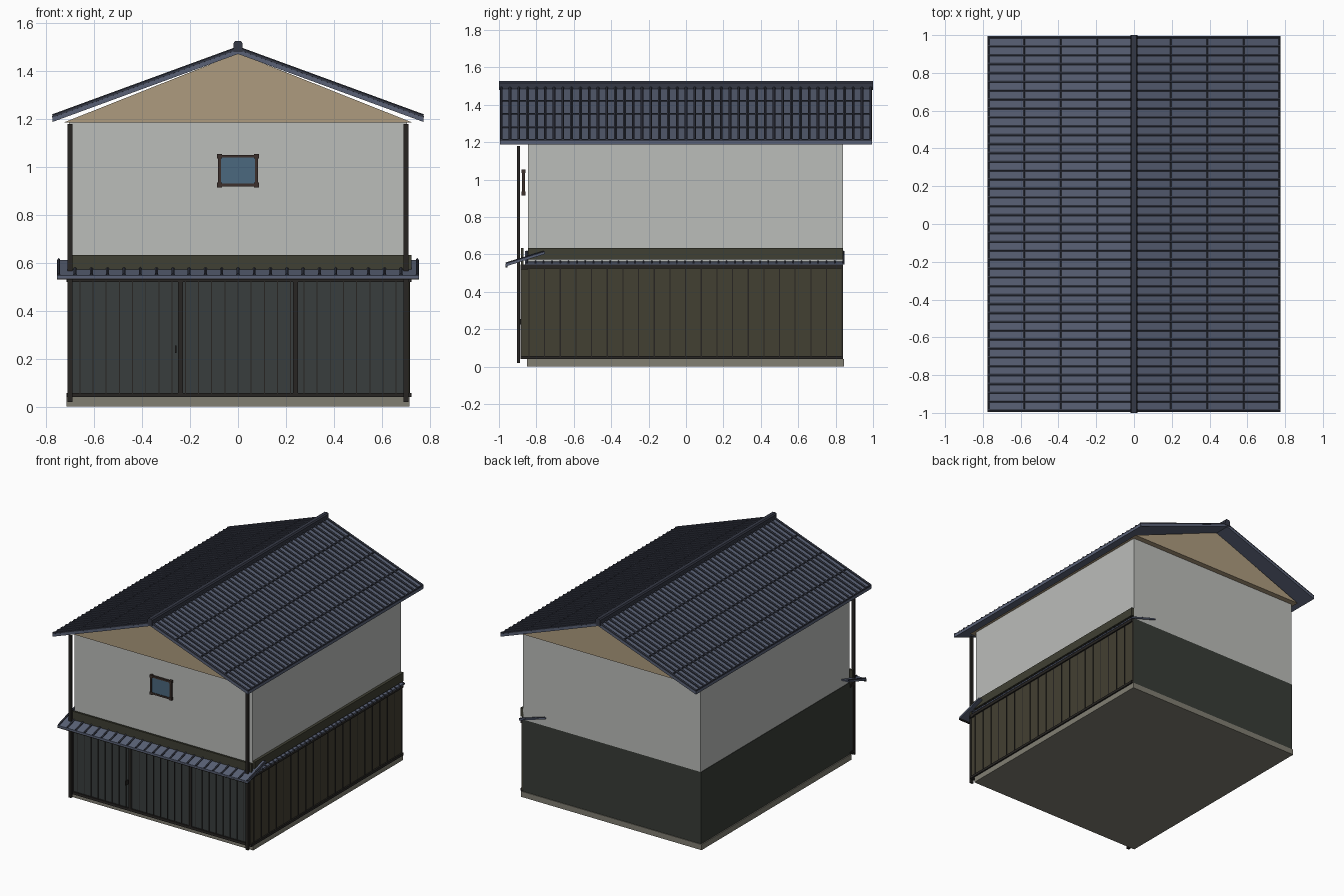
import bpy, bmesh, math
from mathutils import Vector

if "Cube" in bpy.data.objects:
    bpy.data.objects.remove(bpy.data.objects["Cube"])


def mat(name, r, g, b):
    m = bpy.data.materials.new(name)
    m.diffuse_color = (r, g, b, 1)
    m.use_nodes = True
    m.node_tree.nodes["Principled BSDF"].inputs["Base Color"].default_value = m.diffuse_color
    return m


PLASTER = mat("plaster", 0.50, 0.51, 0.49)
TAN = mat("gable_tan", 0.42, 0.33, 0.21)
STONE = mat("stone", 0.22, 0.21, 0.17)
DARK = mat("dark_wall", 0.04, 0.045, 0.038)
WOOD = mat("side_wood", 0.055, 0.05, 0.032)
PANEL = mat("front_wood", 0.04, 0.048, 0.048)
BEAM = mat("beam", 0.02, 0.018, 0.016)
OLIVE = mat("olive_band", 0.05, 0.05, 0.033)
TILE = mat("roof_tile", 0.10, 0.12, 0.18)
ROLL = mat("tile_roll", 0.035, 0.04, 0.06)
FRAME = mat("window_frame", 0.045, 0.03, 0.025)
GLASS = mat("glass", 0.07, 0.14, 0.21)


def finish(name, bm, material):
    bmesh.ops.recalc_face_normals(bm, faces=bm.faces)
    me = bpy.data.meshes.new(name)
    bm.to_mesh(me)
    bm.free()
    me.materials.append(material)
    ob = bpy.data.objects.new(name, me)
    bpy.context.collection.objects.link(ob)
    return ob


def add_box(bm, x0, x1, y0, y1, z0, z1):
    vs = bmesh.ops.create_cube(bm, size=1)["verts"]
    for v in vs:
        v.co = Vector(((x0 + x1) / 2 + v.co.x * (x1 - x0),
                       (y0 + y1) / 2 + v.co.y * (y1 - y0),
                       (z0 + z1) / 2 + v.co.z * (z1 - z0)))


def boxes(name, material, *dims):
    bm = bmesh.new()
    for d in dims:
        add_box(bm, *d)
    return finish(name, bm, material)


def prism(name, material, pts, a0, a1, axis="y"):
    """Extrude a (horizontal, z) profile along the x or y axis."""
    bm = bmesh.new()
    at = lambda h, z, a: (h, a, z) if axis == "y" else (a, h, z)
    f = bm.faces.new([bm.verts.new(at(h, z, a0)) for h, z in pts])
    ext = bmesh.ops.extrude_face_region(bm, geom=[f])["geom"]
    d = Vector((0, a1 - a0, 0)) if axis == "y" else Vector((a1 - a0, 0, 0))
    bmesh.ops.translate(bm, verts=[g for g in ext if isinstance(g, bmesh.types.BMVert)], vec=d)
    return finish(name, bm, material)


def rods(name, material, segs, r, sides=6):
    bm = bmesh.new()
    for p, q in segs:
        p, q = Vector(p), Vector(q)
        d = q - p
        m = d.to_track_quat("Z", "Y").to_matrix().to_4x4()
        m.translation = (p + q) / 2
        bmesh.ops.create_cone(bm, cap_ends=True, segments=sides, radius1=r,
                              radius2=r, depth=d.length, matrix=m)
    return finish(name, bm, material)


def mirror_x(ob):
    ob.modifiers.new("mirror", "MIRROR").use_axis = (True, False, False)
    return ob


def spread(a, b, n):
    return [a + (b - a) * i / n for i in range(n + 1)]


# Main body
boxes("plinth", STONE, (-0.715, 0.715, -0.85, 0.845, 0, 0.04))
boxes("lower_wall", DARK, (-0.708, 0.708, -0.845, 0.84, 0.04, 0.555))
boxes("upper_wall", PLASTER, (-0.705, 0.705, -0.845, 0.84, 0.555, 1.19))
prism("gable", TAN, [(-0.725, 1.187), (0.725, 1.187), (0, 1.475)], -0.885, 0.88)

# Right side cladding, battens, rails and band
boxes("side_cladding", WOOD, (0.70, 0.715, -0.88, 0.84, 0.05, 0.53))
boxes("side_battens", BEAM, *[(0.714, 0.718, y - 0.003, y + 0.003, 0.055, 0.53)
                              for y in spread(-0.84, 0.835, 20)])
boxes("side_rails", BEAM, (0.70, 0.725, -0.885, 0.84, 0.04, 0.058),
      (0.70, 0.725, -0.885, 0.84, 0.525, 0.545))
boxes("side_band", OLIVE, (0.70, 0.725, -0.845, 0.84, 0.572, 0.633))

# Front doors with plank joints, posts, rails and handle
boxes("front_panel", PANEL, (-0.71, 0.71, -0.875, -0.845, 0.05, 0.535))
boxes("front_battens", BEAM, *[(x - 0.002, x + 0.002, -0.879, -0.874, 0.058, 0.53)
                               for x in spread(-0.66, 0.66, 24)])
boxes("door_posts", BEAM, *[(x - 0.01, x + 0.01, -0.885, -0.87, 0.05, 0.535)
                            for x in (-0.70, -0.24, 0.24, 0.70)])
boxes("front_rails", BEAM, (-0.715, 0.725, -0.885, -0.845, 0.04, 0.058),
      (-0.715, 0.725, -0.885, -0.845, 0.52, 0.545))
boxes("door_handle", BEAM, (-0.263, -0.257, -0.902, -0.874, 0.225, 0.255))
boxes("front_band", OLIVE, (-0.71, 0.725, -0.882, -0.868, 0.545, 0.633))
mirror_x(boxes("corner_post", BEAM, (0.69, 0.712, -0.903, -0.888, 0.02, 1.18)))

# Window: glass, overlapping frame bars and corner blocks
boxes("window_glass", GLASS, (-0.075, 0.075, -0.872, -0.864, 0.925, 1.045))
boxes("window_frame", FRAME,
      *[(-0.083, 0.083, -0.876, -0.861, z - 0.006, z + 0.006) for z in (0.925, 1.045)],
      *[(x - 0.006, x + 0.006, -0.876, -0.861, 0.925, 1.045) for x in (-0.077, 0.077)])
boxes("window_corners", FRAME, *[(x - 0.01, x + 0.01, -0.879, -0.859, z - 0.01, z + 0.01)
                                 for x in (-0.077, 0.077) for z in (0.925, 1.045)])


# Main roof: one slope mirrored, with tile rolls and course lines
def roof_z(x):
    return 1.492 - 0.366 * x


mirror_x(prism("roof_slope", TILE, [(0, roof_z(0)), (0.775, roof_z(0.775)),
                                    (0.775, 1.188), (0, 1.472)], -0.995, 0.995))
mirror_x(rods("roof_rolls", ROLL, [((0.01, y, roof_z(0.01) + 0.003),
                                    (0.773, y, roof_z(0.773) + 0.003))
                                   for y in spread(-0.988, 0.988, 42)], 0.0085))
mirror_x(rods("roof_courses", ROLL, [((x, -0.995, roof_z(x)), (x, 0.995, roof_z(x)))
                                     for x in (0.195, 0.39, 0.582, 0.77)], 0.006))
prism("ridge_cap", ROLL, [(-0.019, 1.48), (0.019, 1.48), (0.019, 1.517),
                          (0.012, 1.526), (-0.012, 1.526), (-0.019, 1.517)], -1, 1)

# Front pent roof
prism("pent_roof", TILE, [(-0.965, 0.535), (-0.755, 0.602), (-0.755, 0.612),
                          (-0.965, 0.548)], -0.755, 0.755, "x")
rods("pent_rolls", ROLL, [((x, -0.963, 0.55), (x, -0.757, 0.613))
                          for x in spread(-0.748, 0.748, 22)], 0.007)
boxes("pent_fascia", BEAM, (-0.755, 0.755, -0.965, -0.955, 0.53, 0.541))

# Side pent roof, mostly buried in the right wall
prism("side_pent_roof", TILE, [(0.728, 0.545), (0.728, 0.555), (0.52, 0.618),
                               (0.52, 0.608)], -0.86, 0.848)
rods("side_pent_rolls", ROLL, [((0.733, y, 0.553), (0.53, y, 0.615))
                               for y in spread(-0.85, 0.84, 38)], 0.006)
